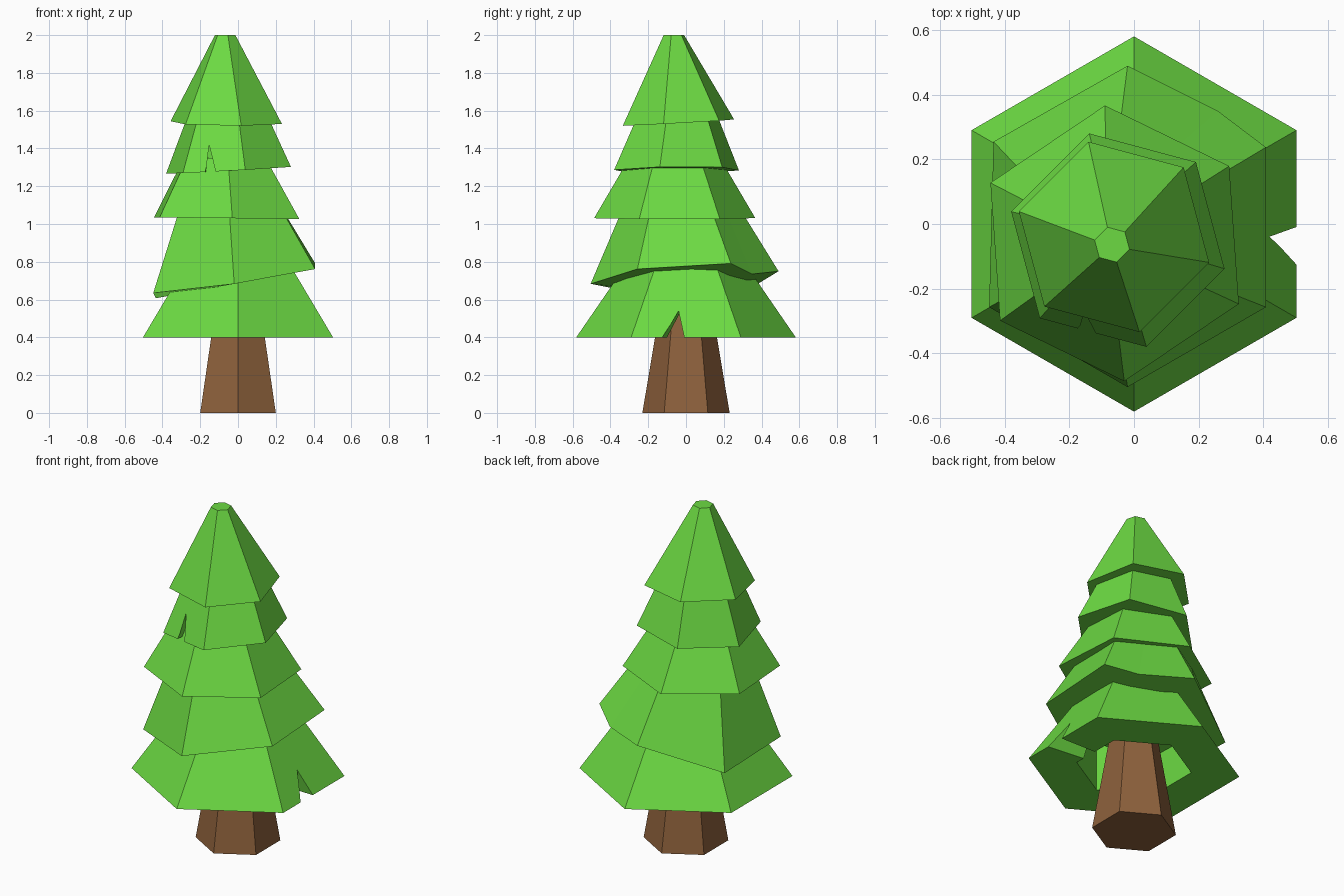
import bpy, bmesh
from math import cos, sin, radians

if "Cube" in bpy.data.objects:
    bpy.data.objects.remove(bpy.data.objects["Cube"])


def material(name, color):
    m = bpy.data.materials.new(name)
    m.diffuse_color = color
    m.use_nodes = True
    m.node_tree.nodes["Principled BSDF"].inputs["Base Color"].default_value = m.diffuse_color
    return m


GREEN = material("foliage_green", (0.15, 0.70, 0.055, 1))
BROWN = material("bark_brown", (0.27, 0.12, 0.045, 1))


def ring(cx, cy, r, z, turn=0.0, sx=0.0, sy=0.0):
    """Six-sided ring; sx and sy tilt it along x and y."""
    pts = []
    for i in range(6):
        a = radians(30 + 60 * i + turn)
        dx, dy = r * cos(a), r * sin(a)
        pts.append((cx + dx, cy + dy, z + sx * dx + sy * dy))
    return pts


def loft(name, rings, mat):
    """Closed solid through a list of equal-sized rings."""
    bm = bmesh.new()
    loops = [[bm.verts.new(p) for p in pts] for pts in rings]
    n = len(loops[0])
    for lo, hi in zip(loops, loops[1:]):
        for i in range(n):
            j = (i + 1) % n
            bm.faces.new((lo[i], lo[j], hi[j], hi[i]))
    bm.faces.new(loops[0][::-1])
    bm.faces.new(loops[-1])
    bmesh.ops.recalc_face_normals(bm, faces=bm.faces)
    me = bpy.data.meshes.new(name)
    bm.to_mesh(me)
    bm.free()
    me.materials.append(mat)
    ob = bpy.data.objects.new(name, me)
    bpy.context.collection.objects.link(ob)
    return ob


def notch(target, outer, inner):
    """Cut a V notch from the outer triangle to the inner one."""
    cutter = loft("notch_cutter", [outer, inner], GREEN)
    cutter.hide_render = True
    mod = target.modifiers.new("notch", "BOOLEAN")
    mod.operation = "DIFFERENCE"
    mod.solver = "EXACT"
    mod.object = cutter
    bpy.context.view_layer.objects.active = target
    bpy.ops.object.modifier_apply(modifier=mod.name)
    bpy.data.objects.remove(cutter)


# Trunk
loft("trunk", [ring(0, 0, 0.231, 0), ring(0, 0, 0.11, 0.72)], BROWN)

# Lowest tier: hollow underside, notched on the right
tier_1 = loft("branches_lowest", [
    ring(0, 0, 0.316, 0.73), ring(0, 0, 0.316, 0.4),
    ring(0, 0, 0.581, 0.4), ring(0, 0, 0.32, 0.78)], GREEN)
notch(tier_1,
      [(0.60, -0.160, 0.36), (0.60, -0.007, 0.36), (0.60, -0.055, 0.54)],
      [(0.20, -0.115, 0.36), (0.20, 0.0, 0.36), (0.20, -0.02, 0.54)])

# Second tier: tilted, with a drooping corner and an extra bent corner
low = ring(-0.02, -0.01, 0.495, 0.713, 0, 0.148, 0.06)
low[1] = (-0.02, 0.49, 0.75)
low[2] = (-0.435, 0.255, 0.607)
high = ring(-0.048, -0.03, 0.30, 1.1, 0, 0.05, 0.02)
low.insert(1, (0.26, 0.35, 0.735))
high.insert(1, tuple((a + b) / 2 for a, b in zip(high[0], high[1])))
loft("branches_second", [low, high], GREEN)

# Middle tier
loft("branches_middle", [
    ring(-0.06, -0.06, 0.428, 1.031, 4, -0.012, 0),
    ring(-0.07, -0.06, 0.24, 1.35, 4)], GREEN)

# Fourth tier, notched at the front
tier_4 = loft("branches_fourth", [
    ring(-0.05, -0.05, 0.342, 1.285, 15, 0.055, 0.01),
    ring(-0.055, -0.045, 0.22, 1.57, 15)], GREEN)
notch(tier_4,
      [(-0.197, -0.45, 1.23), (-0.107, -0.45, 1.23), (-0.153, -0.45, 1.42)],
      [(-0.175, -0.22, 1.23), (-0.107, -0.22, 1.23), (-0.153, -0.22, 1.42)])

# Top tier
loft("branches_top", [
    ring(-0.062, -0.04, 0.305, 1.537, 15, -0.01, 0.055),
    ring(-0.068, -0.064, 0.056, 2.0, 15)], GREEN)
